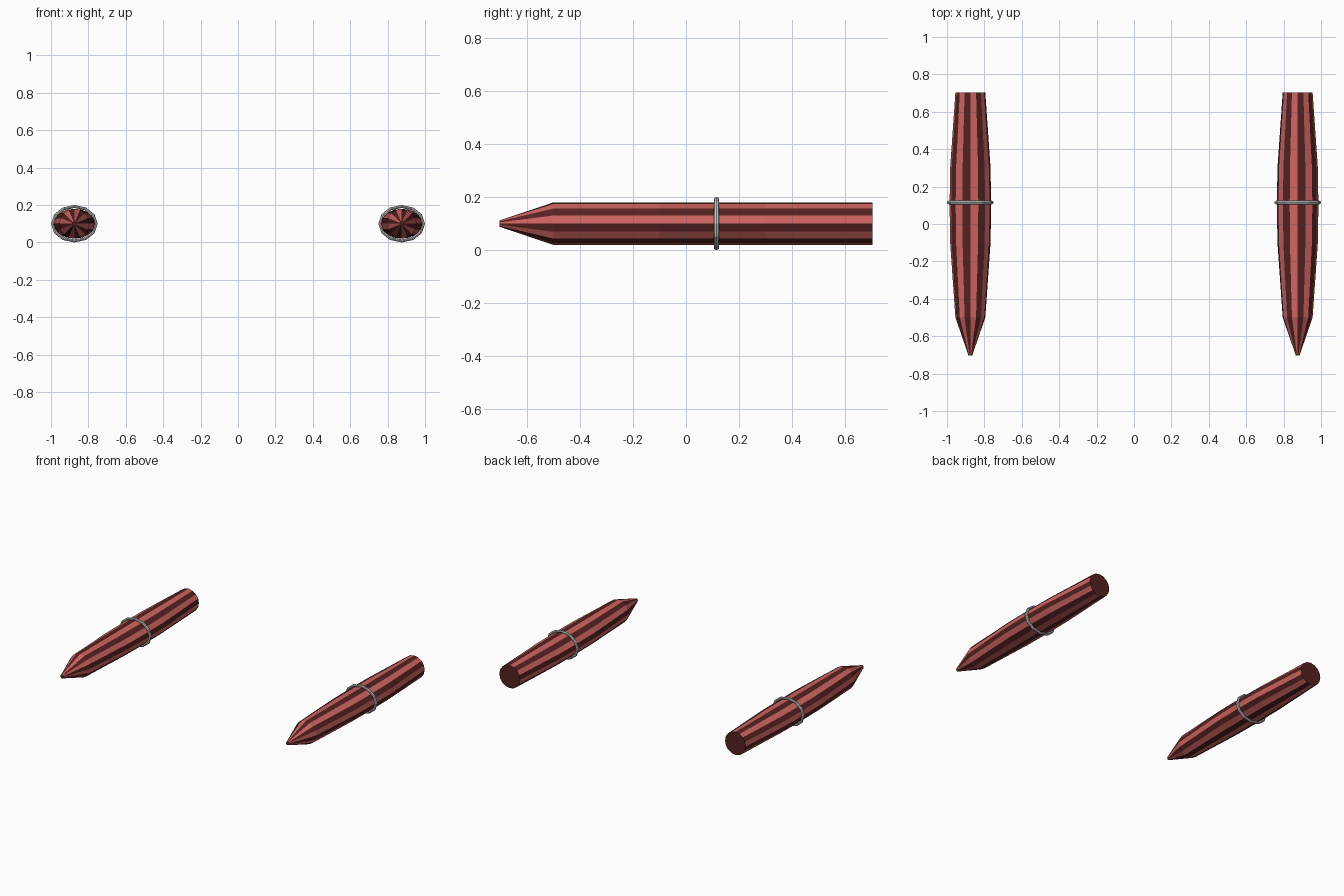
import bpy, bmesh, math

if "Cube" in bpy.data.objects:
    bpy.data.objects.remove(bpy.data.objects["Cube"])

SIDES = 16
CX, CZ = 0.875, 0.1
# y, half width, half height
SECTIONS = [(-0.703, 0.010, 0.012), (-0.5, 0.08, 0.08), (-0.1, 0.108, 0.08),
            (0.1, 0.111, 0.08), (0.3, 0.108, 0.08), (0.703, 0.08, 0.08)]


def material(name, color):
    m = bpy.data.materials.new(name)
    m.diffuse_color = (*color, 1)
    m.use_nodes = True
    m.node_tree.nodes["Principled BSDF"].inputs["Base Color"].default_value = m.diffuse_color
    return m


light = material("light_red", (0.62, 0.13, 0.12))
dark = material("dark_red", (0.09, 0.015, 0.015))


def make_pod(name, side):
    # striped oval tube, tapered to a pointed nose
    bm = bmesh.new()
    rings = []
    for y, w, h in SECTIONS:
        ring = []
        for i in range(SIDES):
            a = 2 * math.pi * i / SIDES
            ring.append(bm.verts.new((side * (CX + w * math.cos(a)), y, CZ + h * math.sin(a))))
        rings.append(ring)
    for a, b in zip(rings, rings[1:]):
        for i in range(SIDES):
            j = (i + 1) % SIDES
            f = bm.faces.new((a[i], a[j], b[j], b[i]))
            f.material_index = i % 2
    # nose tip and rear end
    for ring in (rings[0], rings[-1]):
        bm.faces.new(ring).material_index = 1
    bmesh.ops.recalc_face_normals(bm, faces=bm.faces)
    me = bpy.data.meshes.new(name)
    bm.to_mesh(me)
    bm.free()
    me.materials.append(light)
    me.materials.append(dark)
    ob = bpy.data.objects.new(name, me)
    bpy.context.collection.objects.link(ob)


def make_band(name, side):
    # thin oval hoop around the pod
    bpy.ops.mesh.primitive_torus_add(major_segments=12, minor_segments=8,
                                     major_radius=0.115, minor_radius=0.01,
                                     location=(side * CX, 0.115, CZ),
                                     rotation=(math.pi / 2, 0, 0))
    ob = bpy.context.object
    ob.name = name
    ob.scale = (1, 0.8, 1)


for label, side in (("left", -1), ("right", 1)):
    make_pod(label + "_pod", side)
    make_band(label + "_band", side)
